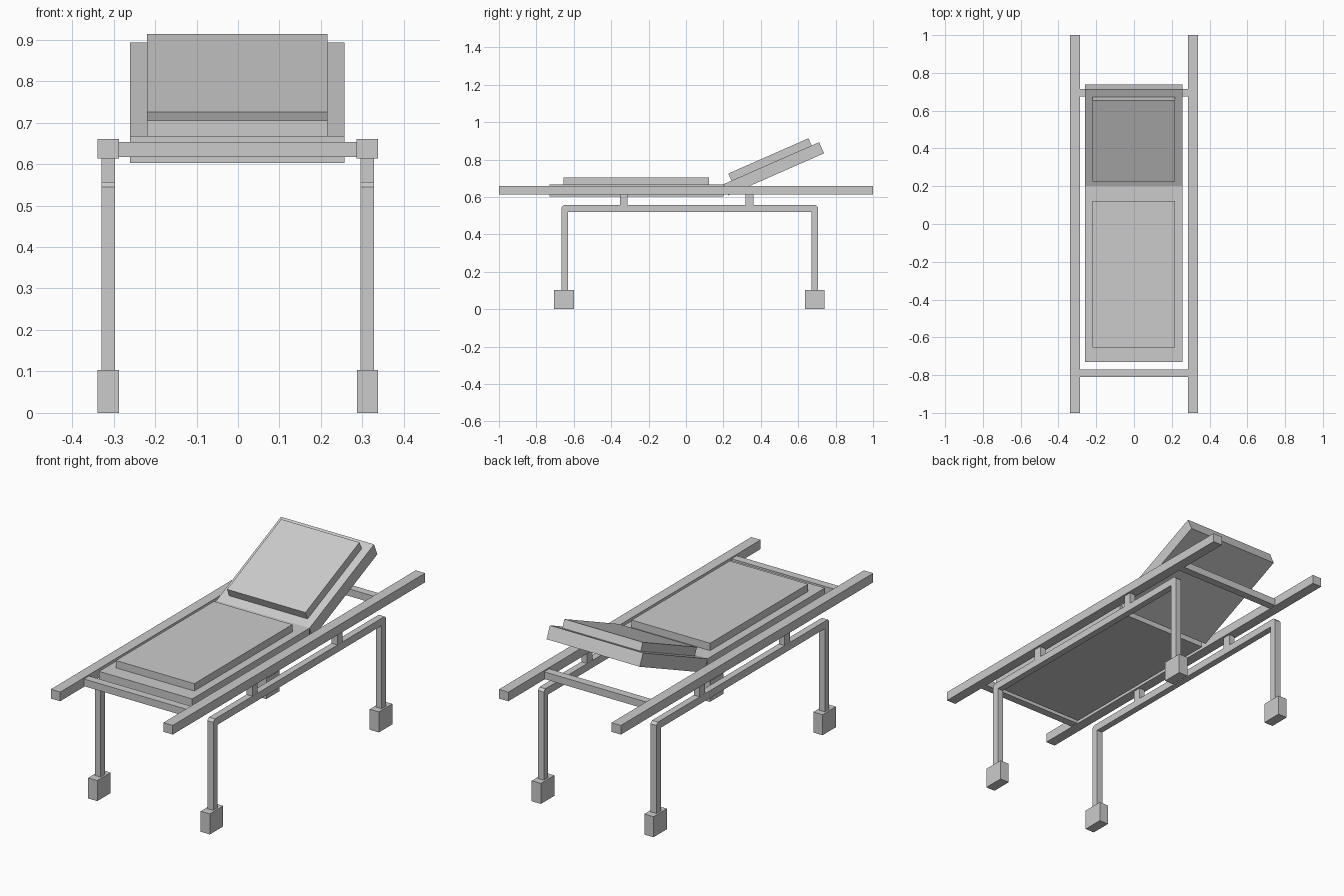
import bpy, bmesh, math
from mathutils import Matrix, Vector

if "Cube" in bpy.data.objects:
    bpy.data.objects.remove(bpy.data.objects["Cube"])


def box(name, x, y, z, matrix=None):
    """Box from (min, max) ranges, optionally transformed."""
    lo, hi = Vector((x[0], y[0], z[0])), Vector((x[1], y[1], z[1]))
    bm = bmesh.new()
    bmesh.ops.create_cube(bm, size=1)
    bmesh.ops.scale(bm, vec=hi - lo, verts=bm.verts)
    bmesh.ops.translate(bm, vec=(lo + hi) / 2, verts=bm.verts)
    if matrix:
        bm.transform(matrix)
    return finish(name, bm)


def prism(name, profile, x):
    """Side (y, z) profile extruded along x."""
    bm = bmesh.new()
    face = bm.faces.new([bm.verts.new((x[0], y, z)) for y, z in profile])
    new = bmesh.ops.extrude_face_region(bm, geom=[face])["geom"]
    verts = [v for v in new if isinstance(v, bmesh.types.BMVert)]
    bmesh.ops.translate(bm, vec=(x[1] - x[0], 0, 0), verts=verts)
    bmesh.ops.recalc_face_normals(bm, faces=bm.faces)
    return finish(name, bm)


def finish(name, bm):
    mesh = bpy.data.meshes.new(name)
    bm.to_mesh(mesh)
    bm.free()
    obj = bpy.data.objects.new(name, mesh)
    bpy.context.collection.objects.link(obj)
    return obj


# Leg frame outline with chamfered upper corners
c = 0.012
leg_profile = [(-0.665, 0.09), (-0.63, 0.09), (-0.63, 0.52), (0.67, 0.52),
               (0.67, 0.09), (0.705, 0.09), (0.705, 0.557 - c), (0.705 - c, 0.557),
               (-0.665 + c, 0.557), (-0.665, 0.557 - c)]

for side, cx in (("left", -0.313), ("right", 0.312)):
    def span(half):
        return (cx - half, cx + half)
    # Carrying rail, leg frame, spacer posts and feet
    box(side + "_rail", span(0.026), (-1, 1), (0.614, 0.66))
    prism(side + "_leg_frame", leg_profile, span(0.0165))
    for end, y in (("front", -0.333), ("rear", 0.34)):
        box(f"{side}_{end}_post", span(0.016), (y - 0.021, y + 0.021), (0.55, 0.62))
    for end, y in (("front", -0.652), ("rear", 0.688)):
        box(f"{side}_{end}_foot", span(0.0255), (y - 0.053, y + 0.053), (0, 0.103))

# Crossbars between the rails
for end, y in (("front", -0.79), ("rear", 0.695)):
    box(end + "_crossbar", (-0.29, 0.29), (y - 0.02, y + 0.02), (0.617, 0.653))

# Flat bed and its pad
wide, narrow = (-0.26, 0.257), (-0.219, 0.216)
box("bed", wide, (-0.73, 0.2), (0.603, 0.668))
box("bed_pad", narrow, (-0.655, 0.122), (0.66, 0.705))

# Raised backrest and its pad, hinged on the bed's top rear edge
tilt = Matrix.Translation((0, 0.2, 0.668)) @ Matrix.Rotation(math.radians(23.7), 4, 'X')
box("backrest", wide, (0, 0.559), (-0.065, 0), tilt)
box("backrest_pad", narrow, (0.047, 0.515), (-0.005, 0.042), tilt)
